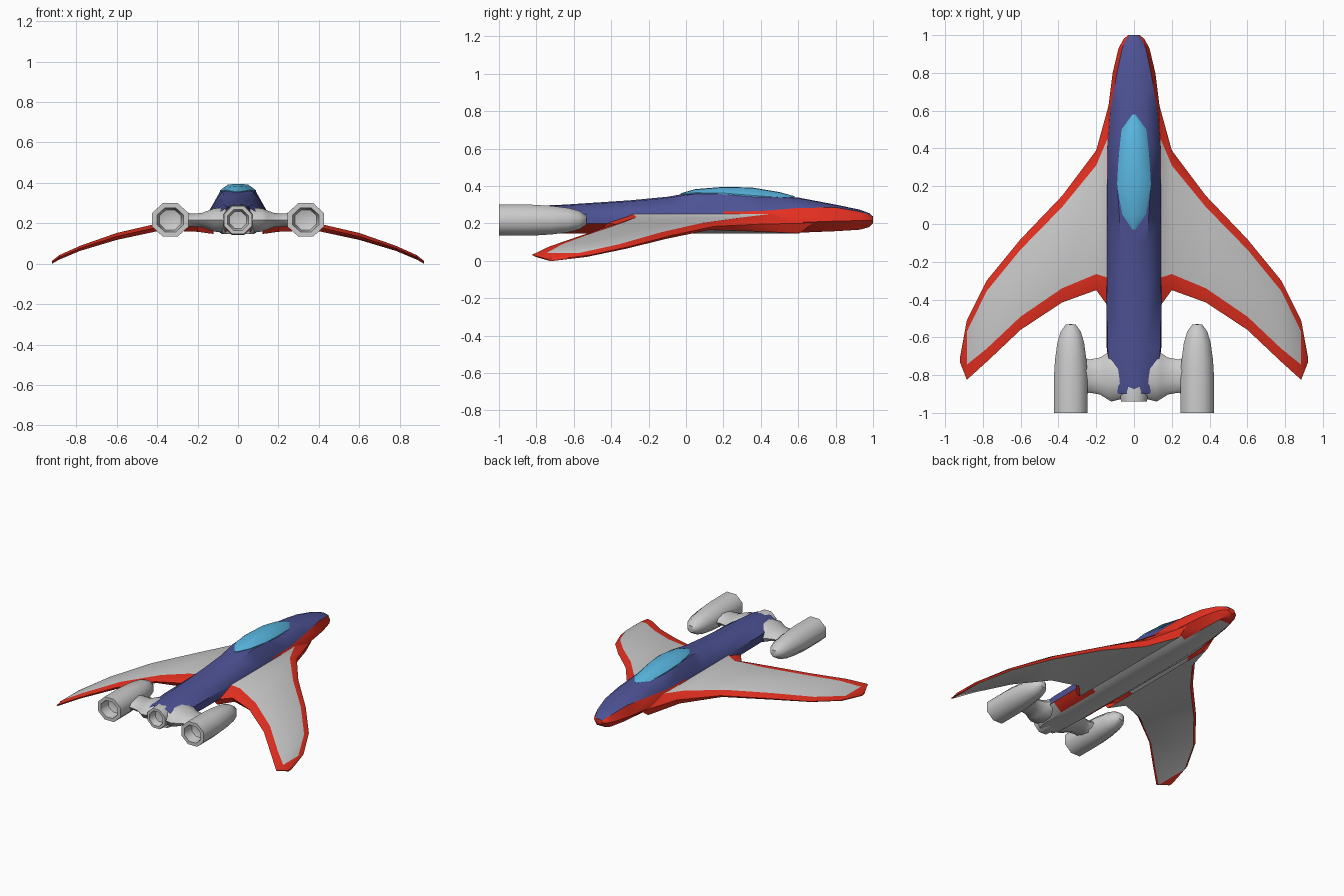
import bpy, bmesh
from math import pi, cos, sin, radians

if "Cube" in bpy.data.objects:
    bpy.data.objects.remove(bpy.data.objects["Cube"])


def paint(name, color):
    m = bpy.data.materials.new(name)
    m.diffuse_color = (*color, 1)
    m.use_nodes = True
    m.node_tree.nodes["Principled BSDF"].inputs["Base Color"].default_value = m.diffuse_color
    return m


BLUE = paint("blue", (0.075, 0.085, 0.30))
RED = paint("red", (0.80, 0.03, 0.015))
GLASS = paint("glass", (0.10, 0.47, 0.75))
SLOTS = [None, BLUE, RED, GLASS]  # slot 0 stays plain grey
GREY_I, BLUE_I, RED_I, GLASS_I = range(4)


def loft(name, rings, color=lambda i, j: 0, closed=True, caps=(), mirror=True, angle=40):
    """Skin a row of rings; color(i, j) picks the slot for band j of span i."""
    bm = bmesh.new()
    rows = [[bm.verts.new(p) for p in ring] for ring in rings]
    n = len(rows[0])
    for i in range(len(rows) - 1):
        for j in range(n if closed else n - 1):
            k = (j + 1) % n
            f = bm.faces.new((rows[i][j], rows[i][k], rows[i + 1][k], rows[i + 1][j]))
            f.material_index = color(i, j)
    for row, slot in caps:
        bm.faces.new(rows[row]).material_index = slot
    bmesh.ops.remove_doubles(bm, verts=bm.verts, dist=0.0005)
    bmesh.ops.recalc_face_normals(bm, faces=bm.faces)
    me = bpy.data.meshes.new(name)
    for m in SLOTS:
        me.materials.append(m)
    bm.to_mesh(me)
    bm.free()
    ob = bpy.data.objects.new(name, me)
    bpy.context.collection.objects.link(ob)
    bpy.ops.object.select_all(action='DESELECT')
    bpy.context.view_layer.objects.active = ob
    ob.select_set(True)
    bpy.ops.object.shade_smooth_by_angle(angle=radians(angle))
    if mirror:
        mod = ob.modifiers.new("mirror", 'MIRROR')
        mod.merge_threshold = 0.0005
    return ob


def turned(name, x, z, profile, sides=8, squash=1.0, mirror=False):
    """Revolve a (y, radius) profile around a lengthwise axis."""
    a = [2 * pi * (k + 0.5) / sides for k in range(sides)]
    rings = [[(x + r * cos(t), y, z + squash * r * sin(t)) for t in a] for y, r in profile]
    return loft(name, rings, mirror=mirror, angle=50)


# Fuselage: y, belly z, belly x, side x, side z, shoulder x, z, upper x, z, top z
body = [
    (1.00, .200, .010, .030, .215, .022, .230, .012, .236, .237),
    (0.98, .180, .030, .055, .215, .040, .245, .022, .252, .254),
    (0.93, .166, .045, .082, .215, .062, .262, .030, .271, .273),
    (0.80, .158, .060, .113, .212, .090, .285, .045, .297, .300),
    (0.60, .150, .070, .138, .205, .125, .282, .060, .334, .338),
    (0.40, .147, .075, .150, .200, .140, .266, .075, .343, .353),
    (0.20, .147, .080, .150, .200, .142, .262, .088, .358, .370),
    (0.05, .147, .080, .150, .200, .142, .260, .078, .358, .368),
    (-.10, .147, .080, .150, .200, .142, .258, .070, .335, .342),
    (-.30, .147, .080, .148, .200, .142, .253, .070, .317, .323),
    (-.65, .147, .080, .145, .200, .140, .250, .070, .295, .300),
    (-.86, .147, .070, .120, .205, .122, .250, .060, .285, .291),
    (-.90, .148, .055, .095, .210, .095, .250, .050, .280, .286),
]


def body_color(i, j):
    y = (body[i][0] + body[i + 1][0]) / 2
    if j >= 3:
        return BLUE_I
    if j == 2:
        return RED_I if y > 0.3 else BLUE_I
    if j == 1:
        return RED_I if y > 0.5 or -0.65 < y < -0.3 else GREY_I
    return RED_I if y > 0.9 else GREY_I


rings = [[(0, y, zb), (xb, y, zb), (xs, y, zs), (xh, y, zh), (xu, y, zu), (0, y, zt)]
         for y, zb, xb, xs, zs, xh, zh, xu, zu, zt in body]
loft("fuselage", rings, body_color, closed=False, caps=[(0, RED_I)])

# Canopy: y, edge x, edge z, top z
canopy = [(-.03, .008, .357, .360), (.05, .062, .364, .383), (.20, .090, .362, .395),
          (.35, .082, .350, .392), (.50, .066, .339, .367), (.58, .008, .341, .345)]
rings = [[(0, y, ze - .03), (w, y, ze - .015), (w, y, ze), (w * .55, y, zt - .003), (0, y, zt)]
         for y, w, ze, zt in canopy]
loft("canopy", rings, lambda i, j: GLASS_I, closed=False, caps=[(0, GLASS_I), (-1, GLASS_I)])

# Wings: x, leading y, trailing y, upper z, lower z, front and rear trim depth
wing = [
    (.120, .68, -.46, .256, .147, .180, .170),
    (.200, .39, -.35, .233, .158, .080, .085),
    (.380, .15, -.415, .203, .165, .060, .075),
    (.600, -.08, -.56, .152, .118, .055, .070),
    (.780, -.30, -.73, .089, .064, .055, .070),
    (.885, -.51, -.825, .042, .020, .060, .080),
    (.920, -.70, -.735, .014, .000, .010, .010),
]
rings = []
for x, yl, yt, zu, zl, f, r in wing:
    zm = (zu + zl) / 2
    rings.append([(x, yl, zm), (x, yl - f, zu), (x, yt + r, zu),
                  (x, yt, zm), (x, yt + r * .3, zl), (x, yl - f * .4, zl)])
loft("wing", rings,
     lambda i, j: RED_I if j not in (1, 4) or i == 5 else GREY_I,
     caps=[(-1, RED_I)])

# Engine pods with hollow tails
turned("engine_pod", .335, .217,
       [(-.53, 0), (-.532, .028), (-.57, .058), (-.63, .077), (-.72, .090), (-.82, .097),
        (-1.0, .097), (-1.0, .070), (-.93, .058), (-.91, 0)], squash=.92, mirror=True)

# Centre exhaust
turned("centre_exhaust", 0, .216,
       [(-.80, .07), (-.88, .080), (-.94, .075), (-.94, .056), (-.89, .045), (-.88, 0)])

# Pylons joining pods to fuselage: x, half depth, half height
pylon = [(.06, .12, .066), (.12, .135, .060), (.145, .120, .050), (.18, .098, .036),
         (.235, .088, .034), (.29, .105, .055)]
ring_angles = [2 * pi * k / 10 for k in range(10)]
rings = [[(x, -.805 + d * cos(t), .216 + h * sin(t)) for t in ring_angles] for x, d, h in pylon]
loft("pylon", rings)
